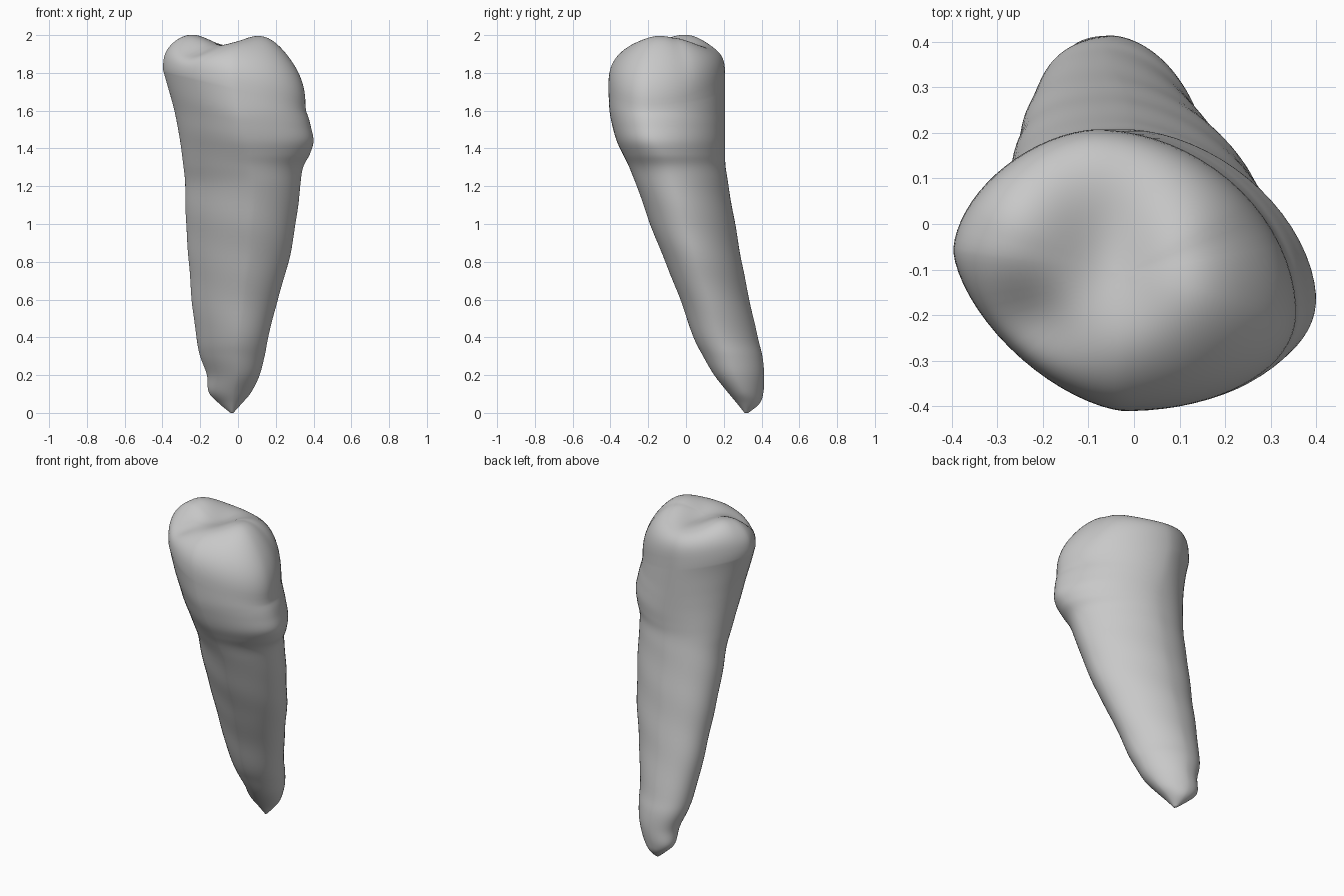
import bpy, bmesh, math
from mathutils import Vector

cube = bpy.data.objects.get("Cube")
if cube:
    bpy.data.objects.remove(cube, do_unlink=True)

SIDES, STEPS, CAP_RINGS = 72, 6, 28

# Profile rows from root tip to crown rim: height, x min, x max, y min, y max
PROFILE = [
    (0, -.04, -.025, .31, .33),
    (.05, -.10, .02, .27, .39),
    (.11, -.155, .07, .22, .41),
    (.2, -.165, .115, .15, .413),
    (.3, -.20, .14, .09, .405),
    (.4, -.22, .16, .04, .38),
    (.6, -.245, .21, -.03, .335),
    (.8, -.26, .268, -.11, .295),
    (1, -.275, .305, -.19, .26),
    (1.2, -.28, .33, -.26, .225),
    (1.3, -.29, .345, -.30, .21),
    (1.37, -.30, .38, -.335, .208),
    (1.44, -.315, .40, -.367, .208),
    (1.52, -.335, .385, -.39, .208),
    (1.6, -.36, .367, -.405, .208),
    (1.72, -.397, .357, -.411, .208),
]

# Fullness of each quarter of a section, (right side?, back side?): root, crown
FULLNESS = {
    (False, False): (1.5, 1.55),
    (True, False): (1.95, 2.05),
    (True, True): (1.72, 1.9),
    (False, True): (2.35, 1.72),
}


def smooth(a, b, t):
    t = min(max((t - a) / (b - a), 0), 1)
    return t * t * (3 - 2 * t)


def spline(rows, steps):
    """Smooth interpolation through the profile rows."""
    out = []
    for i in range(len(rows) - 1):
        a, b, c, d = (Vector(rows[min(max(i + k, 0), len(rows) - 1)]) for k in (-1, 0, 1, 2))
        for s in range(steps):
            t = s / steps
            out.append(b + (c - a) * t / 2 + (a * 2 - b * 5 + c * 4 - d) * t * t / 2
                       + (b * 3 - a - c * 3 + d) * t ** 3 / 2)
    return out + [Vector(rows[-1])]


def section(row):
    """One cross-section: four rounded quarters joining its extreme points."""
    z, x0, x1, y0, y1 = row
    cx, cy, width, depth = (x0 + x1) / 2, (y0 + y1) / 2, x1 - x0, y1 - y0
    crown = smooth(1.2, 1.48, z)
    full = smooth(1.3, 1.7, z)
    pts = []
    for k in range(SIDES):
        a = math.tau * (k + .5) / SIDES
        c, s = math.cos(a), math.sin(a)
        right, back = c > 0, s > 0
        root_power, crown_power = FULLNESS[right, back]
        power = root_power + (crown_power - root_power) * (full if back else crown)
        # quarter centre, from the front or back and the left or right extremes
        qx = cx - .08 * width if back else cx + .1 * width * (1 - crown)
        qy = cy - (.1 + .05 * crown) * depth if right else cy + (.11 - .04 * crown) * depth
        # faint growth ripples on the root
        ripple = 1 + .005 * (1 - crown) * math.sin(24 * z + 2 * a)
        x = qx + ((x1 if right else x0) - qx) * abs(c) ** (2 / power) * ripple
        y = qy + ((y1 if back else y0) - qy) * abs(s) ** (2 / power) * ripple
        # crown rises toward one side
        tilt = smooth(1.55, 1.72, z) if x > 0 else smooth(1.2, 1.6, z)
        pts.append(Vector((x, y, z - .24 * x * tilt)))
    return pts


def bump(x, y, px, py, wx, wy):
    return math.exp(-((x - px) / wx) ** 2 - ((y - py) / wy) ** 2)


def biting_height(x, y):
    """Chewing surface: two main cusps, a front ridge and a valley."""
    return (1.95 + .075 * bump(x, y, -.29, .01, .16, .18)
            + .07 * bump(x, y, .16, -.13, .16, .2)
            + .012 * bump(x, y, 0, -.28, .1, .1)
            - .045 * bump(x, y, -.24, -.22, .1, .09)
            - .025 * bump(x, y, -.05, -.05, .1, .15))


bm = bmesh.new()
rings = [section(row) for row in spline(PROFILE, STEPS)]

# Crown cap: rim drawn inward and rounded up to the chewing surface
rim = rings[-1]
mid = sum(rim, Vector()) / SIDES
for j in range(1, CAP_RINGS):
    a = math.pi / 2 * j / CAP_RINGS
    ring = []
    for p in rim:
        q = mid.lerp(p, math.cos(a))
        power = 2.7 - 1.3 * p.x + 6 * max(p.y, 0)
        lift = (1 - math.cos(a) ** power) ** (1 / power)
        q.z = p.z + (biting_height(q.x, q.y) - p.z) * lift
        ring.append(q)
    rings.append(ring)

loops = [[bm.verts.new(p) for p in ring] for ring in rings]
for low, high in zip(loops, loops[1:]):
    for k in range(SIDES):
        n = (k + 1) % SIDES
        bm.faces.new((low[k], low[n], high[n], high[k]))
tip = bm.verts.new(sum(rings[0], Vector()) / SIDES)
peak = bm.verts.new((mid.x, mid.y, biting_height(mid.x, mid.y)))
for k in range(SIDES):
    n = (k + 1) % SIDES
    bm.faces.new((loops[0][n], loops[0][k], tip))
    bm.faces.new((loops[-1][k], loops[-1][n], peak))
bmesh.ops.recalc_face_normals(bm, faces=bm.faces)

mesh = bpy.data.meshes.new("tooth")
bm.to_mesh(mesh)
bm.free()
tooth = bpy.data.objects.new("tooth", mesh)
bpy.context.collection.objects.link(tooth)

# Plain grey finish
grey = bpy.data.materials.new("plain_grey")
grey.use_nodes = True
colour = (.58, .58, .58, 1)
grey.diffuse_color = colour
grey.node_tree.nodes["Principled BSDF"].inputs["Base Color"].default_value = colour
mesh.materials.append(grey)
mesh.polygons.foreach_set("use_smooth", [True] * len(mesh.polygons))
mesh.update()
